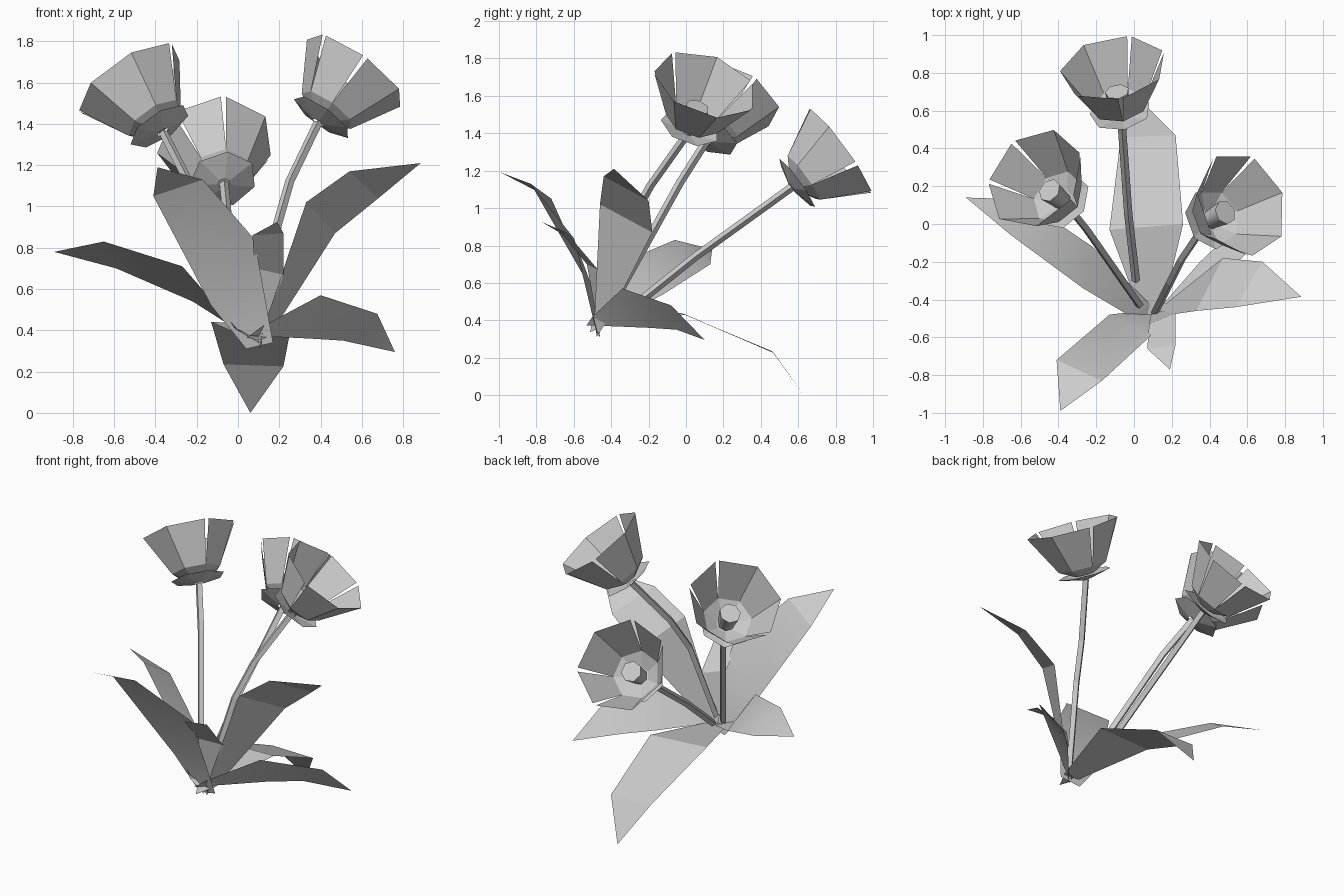
import bpy
import bmesh
import math
from mathutils import Vector

default_cube = bpy.data.objects.get("Cube")
if default_cube:
    bpy.data.objects.remove(default_cube, do_unlink=True)

# One plain colour for the whole plant
grey = bpy.data.materials.new("plain_grey")
grey.use_nodes = True
grey.diffuse_color = (0.6, 0.6, 0.6, 1)
grey.node_tree.nodes["Principled BSDF"].inputs["Base Color"].default_value = (0.6, 0.6, 0.6, 1)

SIDES = 7
SPLITS = (0, 1, 3, 4)  # rim corners where neighbouring petals separate


def make_object(name, bm, smooth_angle=0):
    mesh = bpy.data.meshes.new(name)
    bm.to_mesh(mesh)
    bm.free()
    mesh.materials.append(grey)
    obj = bpy.data.objects.new(name, mesh)
    bpy.context.collection.objects.link(obj)
    if smooth_angle:
        bpy.ops.object.select_all(action="DESELECT")
        obj.select_set(True)
        bpy.context.view_layer.objects.active = obj
        bpy.ops.object.shade_smooth_by_angle(angle=math.radians(smooth_angle))


def frame(axis, toward):
    """Return unit side, cross and axis directions with the side facing toward."""
    axis = Vector(axis).normalized()
    toward = Vector(toward)
    side = (toward - axis * toward.dot(axis)).normalized()
    return side, axis.cross(side), axis


def bridge(bm, low, high):
    """Join two closed rings with quads."""
    for k in range(len(low)):
        j = (k + 1) % len(low)
        bm.faces.new((low[k], low[j], high[j], high[k]))


def leaf(name, root, sections, tip, tail=0.1):
    """Folded blade: strips between edge pairs, a pointed tip and a pointed root."""
    bm = bmesh.new()
    rows = [[bm.verts.new(p) for p in pair] for pair in [root, *sections]]
    for low, high in zip(rows, rows[1:]):
        bm.faces.new((low[0], low[1], high[1], high[0]))
    bm.faces.new((rows[-1][0], rows[-1][1], bm.verts.new(tip)))
    if tail:
        start, following = [(row[0].co + row[1].co) / 2 for row in rows[:2]]
        end = bm.verts.new(start + (start - following).normalized() * tail)
        bm.faces.new((rows[0][1], rows[0][0], end))
    make_object(name, bm, smooth_angle=20)


def stem(name, path, radius=0.022, sides=4):
    """Thin angular tube along a path of points."""
    path = [Vector(p) for p in path]
    side, cross, axis = frame(path[-1] - path[0], (1, 0, 0))
    turns = [math.tau * k / sides for k in range(sides)]
    bm = bmesh.new()
    rings = [[bm.verts.new(point + radius * (side * math.cos(t) + cross * math.sin(t)))
              for t in turns] for point in path]
    for low, high in zip(rings, rings[1:]):
        bridge(bm, low, high)
    bm.faces.new(rings[0][::-1])
    bm.faces.new(rings[-1])
    make_object(name, bm)


def flower(name, centre, axis, corner):
    """Faceted cup with split petals, a central pistil and a collar of sepals."""
    height = 0.325
    side, cross, axis = frame(axis, Vector(corner) - Vector(centre))
    foot = Vector(centre) - axis * height

    def at(radius, rise, corner_number):
        turn = math.tau * (corner_number - 1) / SIDES
        return foot + axis * rise + radius * (side * math.cos(turn) + cross * math.sin(turn))

    def ring(bm, radius, rise):
        return [bm.verts.new(at(radius, rise, k)) for k in range(SIDES)]

    def split(k):
        return 0.05 if k % SIDES in SPLITS else 0

    # Cup floor, lower bowl and upper petals
    bm = bmesh.new()
    floor, bowl = ring(bm, 0.06, 0.03), ring(bm, 0.15, 0.08)
    bm.faces.new(floor)
    bridge(bm, floor, bowl)
    for k in range(SIDES):
        rim = [bm.verts.new(at(0.285, height, n)) for n in (k + 1 - split(k + 1), k + split(k))]
        bm.faces.new((bowl[k], bowl[(k + 1) % SIDES], *rim))
    make_object(name + "_petals", bm)

    # Pistil rises from the cup floor
    bm = bmesh.new()
    base, top = ring(bm, 0.05, 0.03), ring(bm, 0.065, 0.17)
    bridge(bm, base, top)
    bm.faces.new(top)
    make_object(name + "_pistil", bm, smooth_angle=60)

    # Sepals flare out below the cup
    bm = bmesh.new()
    bridge(bm, ring(bm, 0.03, 0), ring(bm, 0.165, 0.035))
    make_object(name + "_sepals", bm)
    return foot


# Flowers, each with its stem
right_foot = flower("right_flower", (-0.525, 0.24, 1.61), (-0.5, 0.4, 0.77), (-0.28, 0.37, 1.7))
back_foot = flower("back_flower", (-0.11, 0.825, 1.3), (-0.13, 0.8, 0.58), (-0.07, 0.66, 1.54))
left_foot = flower("left_flower", (0.57, 0.105, 1.66), (0.56, 0.28, 0.78), (0.45, 0.34, 1.69))
stem("right_stem", [(0.03, -0.43, 0.42), (-0.25, -0.03, 1.14), right_foot])
stem("back_stem", [(0.01, -0.3, 0.46), (-0.03, 0.05, 0.74), back_foot])
stem("left_stem", [(0.11, -0.47, 0.42), (0.19, -0.31, 0.91), (0.25, -0.19, 1.12), left_foot])

# Leaves fanning out from the root
leaf("right_leaf", [(0, -0.5, 0.4), (0.08, -0.42, 0.38)],
     [[(-0.27, -0.34, 0.71), (-0.22, -0.12, 0.54)],
      [(-0.65, -0.06, 0.83), (-0.59, 0.13, 0.7)]], (-0.89, 0.14, 0.78))
leaf("left_tall_leaf", [(0.12, -0.49, 0.4), (0.17, -0.42, 0.4)],
     [[(0.33, -0.46, 1.02), (0.47, -0.18, 0.87)],
      [(0.54, -0.44, 1.17), (0.68, -0.2, 1.04)]], (0.885, -0.385, 1.21))
leaf("front_leaf", [(0.04, -0.46, 0.31), (0.17, -0.48, 0.34)],
     [[(-0.13, -0.48, 0.52), (0.08, -0.6, 0.84)],
      [(-0.41, -0.72, 1.05), (-0.17, -0.83, 1.13)]], (-0.39, -0.99, 1.19), tail=0)
leaf("small_front_leaf", [(0.09, -0.48, 0.42), (0.14, -0.46, 0.42)],
     [[(0.08, -0.53, 0.7), (0.22, -0.47, 0.67)],
      [(0.07, -0.66, 0.86), (0.22, -0.64, 0.87)]], (0.19, -0.77, 0.925))
leaf("back_leaf", [(0.03, -0.46, 0.37), (0.15, -0.46, 0.37)],
     [[(-0.13, -0.03, 0.44), (0.26, 0, 0.43)],
      [(-0.07, 0.46, 0.235), (0.22, 0.47, 0.225)]], (0.06, 0.63, 0), tail=0.12)
leaf("left_low_leaf", [(0.12, -0.5, 0.42), (0.14, -0.44, 0.37)],
     [[(0.4, -0.34, 0.57), (0.35, -0.2, 0.36)],
      [(0.675, -0.08, 0.48), (0.51, -0.05, 0.35)]], (0.76, 0.1, 0.295))
